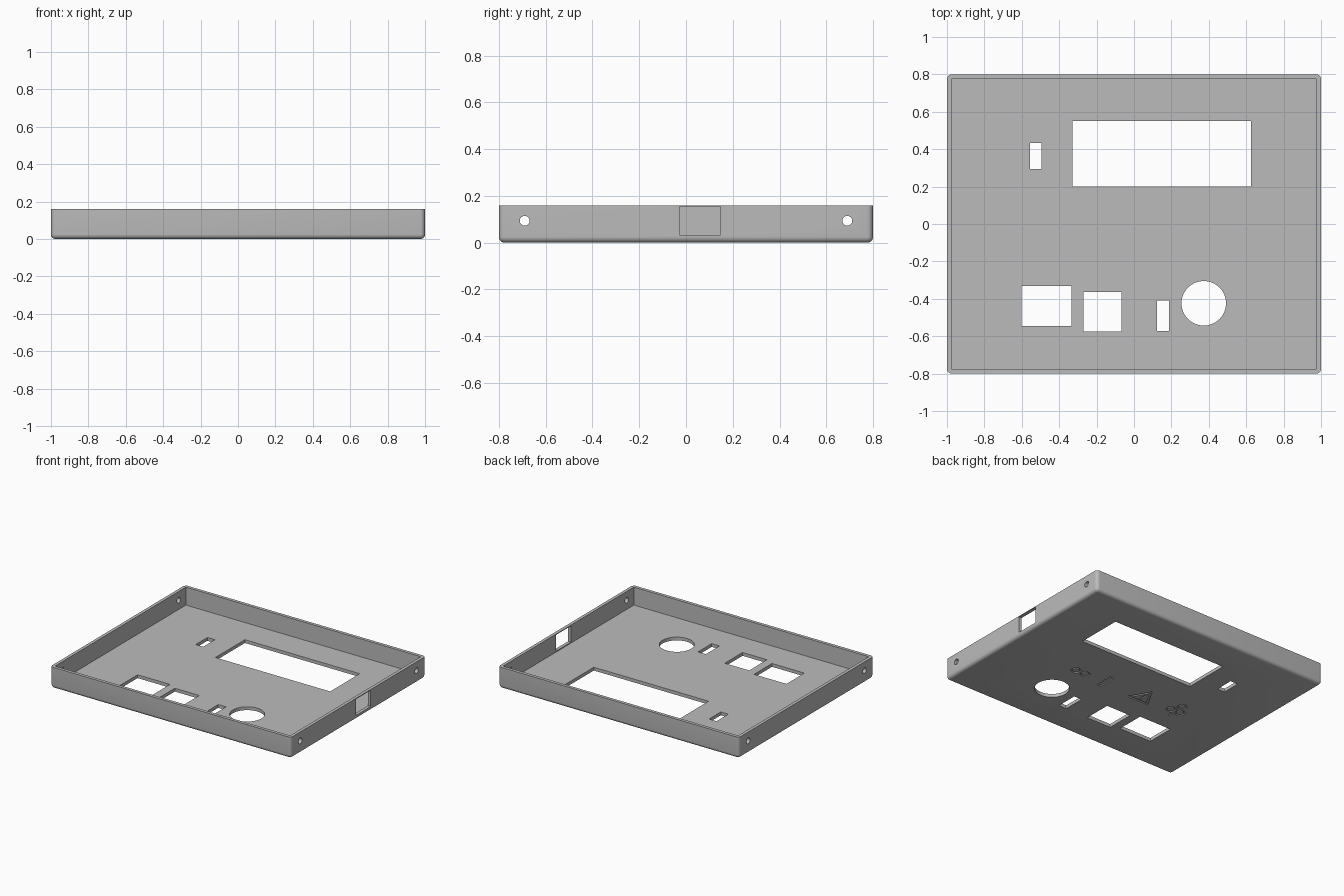
import bpy, bmesh, math
from mathutils import Matrix

if "Cube" in bpy.data.objects:
    bpy.data.objects.remove(bpy.data.objects["Cube"])

HEIGHT, WALL, FLOOR = 0.16, 0.024, 0.025
ENGRAVE = 0.008

grey = bpy.data.materials.new("plain grey")
grey.use_nodes = True
grey.diffuse_color = (0.5, 0.5, 0.5, 1)
grey.node_tree.nodes["Principled BSDF"].inputs["Base Color"].default_value = (0.5, 0.5, 0.5, 1)


def add_box(bm, x0, x1, y0, y1, z0, z1):
    mat = Matrix.Translation(((x0 + x1) / 2, (y0 + y1) / 2, (z0 + z1) / 2))
    mat = mat @ Matrix.Diagonal((x1 - x0, y1 - y0, z1 - z0, 1))
    bmesh.ops.create_cube(bm, size=1, matrix=mat)


def add_cylinder(bm, centre, radius, depth, sides=48, axis="Z"):
    turn = Matrix.Rotation(math.pi / 2, 4, "Y") if axis == "X" else Matrix()
    bmesh.ops.create_cone(bm, cap_ends=True, segments=sides, radius1=radius, radius2=radius,
                          depth=depth, matrix=Matrix.Translation(centre) @ turn)


def add_outline(bm, x, y, outer, inner, sides):
    """Closed frame or ring, wound outward, used to engrave an outline."""
    loops = []
    for radius, z in ((outer, -ENGRAVE), (outer, ENGRAVE), (inner, ENGRAVE), (inner, -ENGRAVE)):
        loops.append([bm.verts.new((x + radius * math.cos(a), y + radius * math.sin(a), z))
                      for a in (math.pi / 2 + math.tau * i / sides for i in range(sides))])
    for k in range(4):
        low, high = loops[k], loops[(k + 1) % 4]
        for i in range(sides):
            j = (i + 1) % sides
            bm.faces.new((low[i], low[j], high[j], high[i]))


def make_object(name, bm):
    bm.normal_update()
    mesh = bpy.data.meshes.new(name)
    bm.to_mesh(mesh)
    bm.free()
    mesh.materials.append(grey)
    obj = bpy.data.objects.new(name, mesh)
    bpy.context.collection.objects.link(obj)
    return obj


def cut(target, name, add_shape, *args):
    """Subtract one simple shape from the target."""
    bm = bmesh.new()
    add_shape(bm, *args)
    cutter = make_object(name, bm)
    cutter.hide_render = True
    mod = target.modifiers.new(name, "BOOLEAN")
    mod.operation, mod.solver, mod.object = "DIFFERENCE", "EXACT", cutter
    bpy.context.view_layer.objects.active = target
    bpy.ops.object.modifier_apply(modifier=mod.name)
    bpy.data.objects.remove(cutter)


# Outer shell, rounded everywhere but at the rim
shell = bmesh.new()
add_box(shell, -1, 1, -0.8, 0.8, 0, HEIGHT)
edges = [e for e in shell.edges if min(v.co.z for v in e.verts) < 0.01]
bmesh.ops.bevel(shell, geom=edges, offset=0.025, segments=6, profile=0.5, affect="EDGES")
tray = make_object("enclosure_tray", shell)

# Inner cavity
cut(tray, "cavity", add_box, -1 + WALL, 1 - WALL, -0.8 + WALL, 0.8 - WALL, FLOOR, 0.3)

# Openings in the floor
for name, x0, x1, y0, y1 in (
    ("display", -0.328, 0.626, 0.20, 0.55),
    ("upper_slot", -0.557, -0.495, 0.294, 0.433),
    ("wide_button", -0.602, -0.333, -0.545, -0.332),
    ("square_button", -0.27, -0.067, -0.575, -0.364),
    ("lower_slot", 0.122, 0.187, -0.572, -0.409),
):
    cut(tray, name, add_box, x0, x1, y0, y1, -0.1, 0.1)
cut(tray, "round_opening", add_cylinder, (0.373, -0.424, 0), 0.119, 0.2, 64)

# Screw holes in both side walls, connector window in the left one
for x in (-1, 1):
    for y in (-0.69, 0.69):
        cut(tray, "screw_hole", add_cylinder, (x, y, 0.094), 0.021, 0.1, 24, "X")
cut(tray, "connector_window", add_box, 0.95, 1.05, -0.028, 0.147, 0.032, 0.154)

# Shallow engraved symbols on the underside: rings, warning triangle, strokes
for x, y in ((0.325, -0.13), (0.405, -0.13), (-0.51, -0.12), (-0.43, -0.12), (-0.47, -0.05)):
    cut(tray, "ring_symbol", add_outline, x, y, 0.035, 0.024, 20)
cut(tray, "triangle_symbol", add_outline, -0.18, -0.125, 0.104, 0.076, 3)
for x0, x1, y0, y1 in (
    (0.135, 0.17, -0.19, -0.05),
    (-0.187, -0.173, -0.125, -0.085),
    (-0.187, -0.173, -0.15, -0.137),
    (-0.477, -0.463, -0.19, -0.16),
):
    cut(tray, "stroke_symbol", add_box, x0, x1, y0, y1, -ENGRAVE, ENGRAVE)

# Smooth rounding with crisp edges
bpy.ops.object.select_all(action="DESELECT")
tray.select_set(True)
bpy.context.view_layer.objects.active = tray
bpy.ops.object.shade_smooth_by_angle(angle=math.radians(30))
